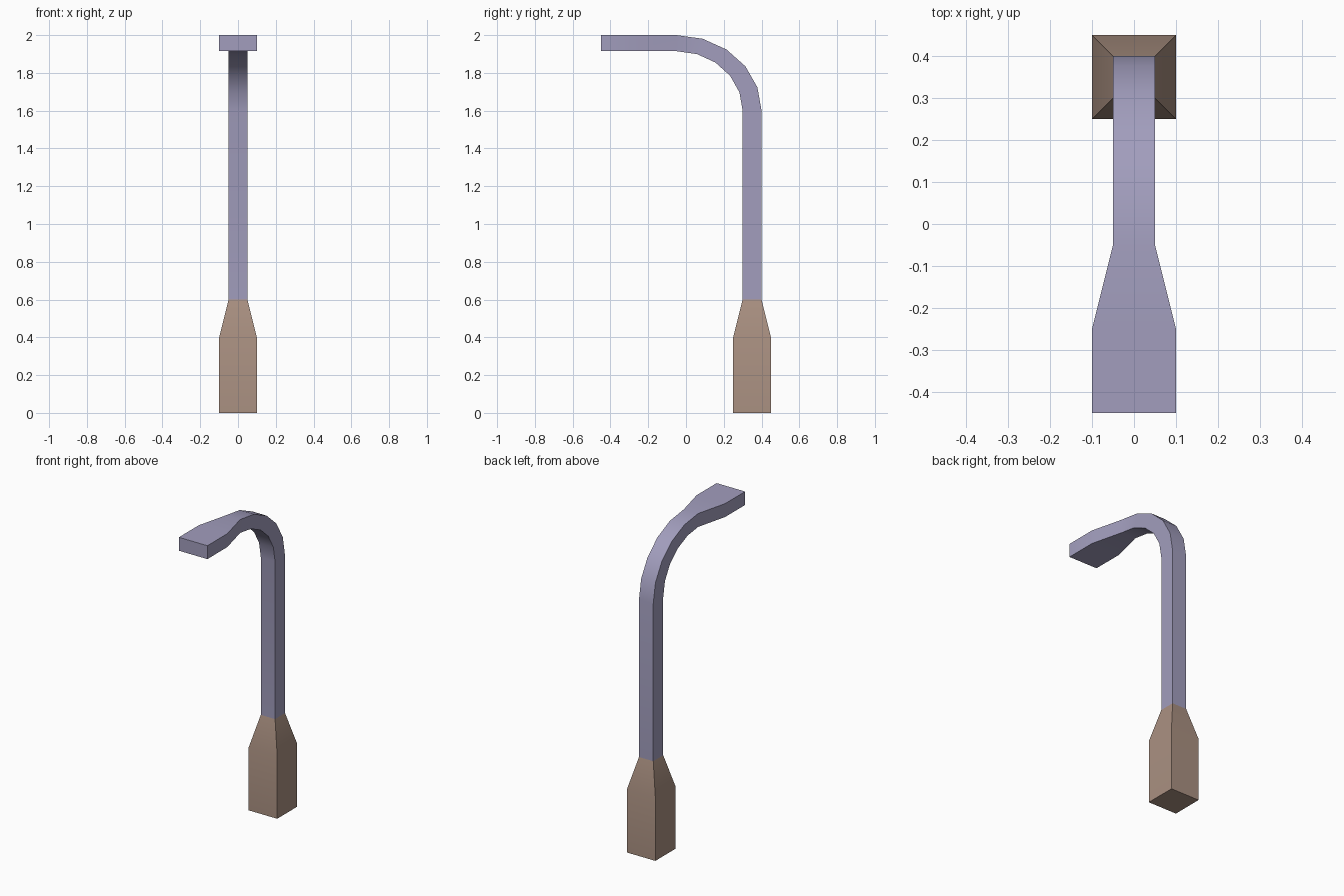
import bpy, math

if "Cube" in bpy.data.objects:
    bpy.data.objects.remove(bpy.data.objects["Cube"])


def material(name, rgb):
    m = bpy.data.materials.new(name)
    m.diffuse_color = (*rgb, 1)
    m.use_nodes = True
    m.node_tree.nodes["Principled BSDF"].inputs["Base Color"].default_value = m.diffuse_color
    return m


def loft(name, sections, mat, cap_start=False, cap_end=False):
    """Skin rectangular sections: (half width, outer (y, z), inner (y, z))."""
    verts, faces = [], []
    for w, (yo, zo), (yi, zi) in sections:
        verts += [(-w, yo, zo), (w, yo, zo), (w, yi, zi), (-w, yi, zi)]
    for s in range(len(sections) - 1):
        a = s * 4
        for k in range(4):
            n = (k + 1) % 4
            faces.append((a + k, a + 4 + k, a + 4 + n, a + n))
    last = len(verts) - 4
    if cap_start:
        faces.append((0, 1, 2, 3))
    if cap_end:
        faces.append((last + 3, last + 2, last + 1, last))
    mesh = bpy.data.meshes.new(name)
    mesh.from_pydata(verts, [], faces)
    mesh.materials.append(mat)
    ob = bpy.data.objects.new(name, mesh)
    bpy.context.collection.objects.link(ob)
    bpy.ops.object.select_all(action='DESELECT')
    ob.select_set(True)
    bpy.context.view_layer.objects.active = ob
    # Outward normals
    bpy.ops.object.mode_set(mode='EDIT')
    bpy.ops.mesh.select_all(action='SELECT')
    bpy.ops.mesh.normals_make_consistent(inside=False)
    bpy.ops.object.mode_set(mode='OBJECT')
    bpy.ops.object.shade_smooth_by_angle(angle=math.radians(30))
    return ob


brown = material("base_brown", (0.40, 0.28, 0.22))
lavender = material("pole_lavender", (0.36, 0.34, 0.51))

# Base: square block with a tapered collar, open where the pole continues
loft("base", [
    (0.10, (0.45, 0.0), (0.25, 0.0)),
    (0.10, (0.45, 0.4), (0.25, 0.4)),
    (0.05, (0.40, 0.6), (0.30, 0.6)),
], brown, cap_start=True)

# Pole: straight shaft, then a five-segment quarter bend
sections = [(0.05, (0.40, 0.6), (0.30, 0.6))]
SEGMENTS = 5
for i in range(SEGMENTS + 1):
    t = math.pi / 2 * i / SEGMENTS
    c, s = math.cos(t), math.sin(t)
    sections.append((0.05, (-0.05 + 0.45 * c, 1.6 + 0.40 * s),
                     (-0.05 + 0.35 * c, 1.6 + 0.315 * s)))

# Lamp head: flares out sideways, then runs straight
sections += [(0.10, (y, 2.0), (y, 1.915)) for y in (-0.25, -0.45)]
loft("pole_and_lamp_head", sections, lavender, cap_end=True)
